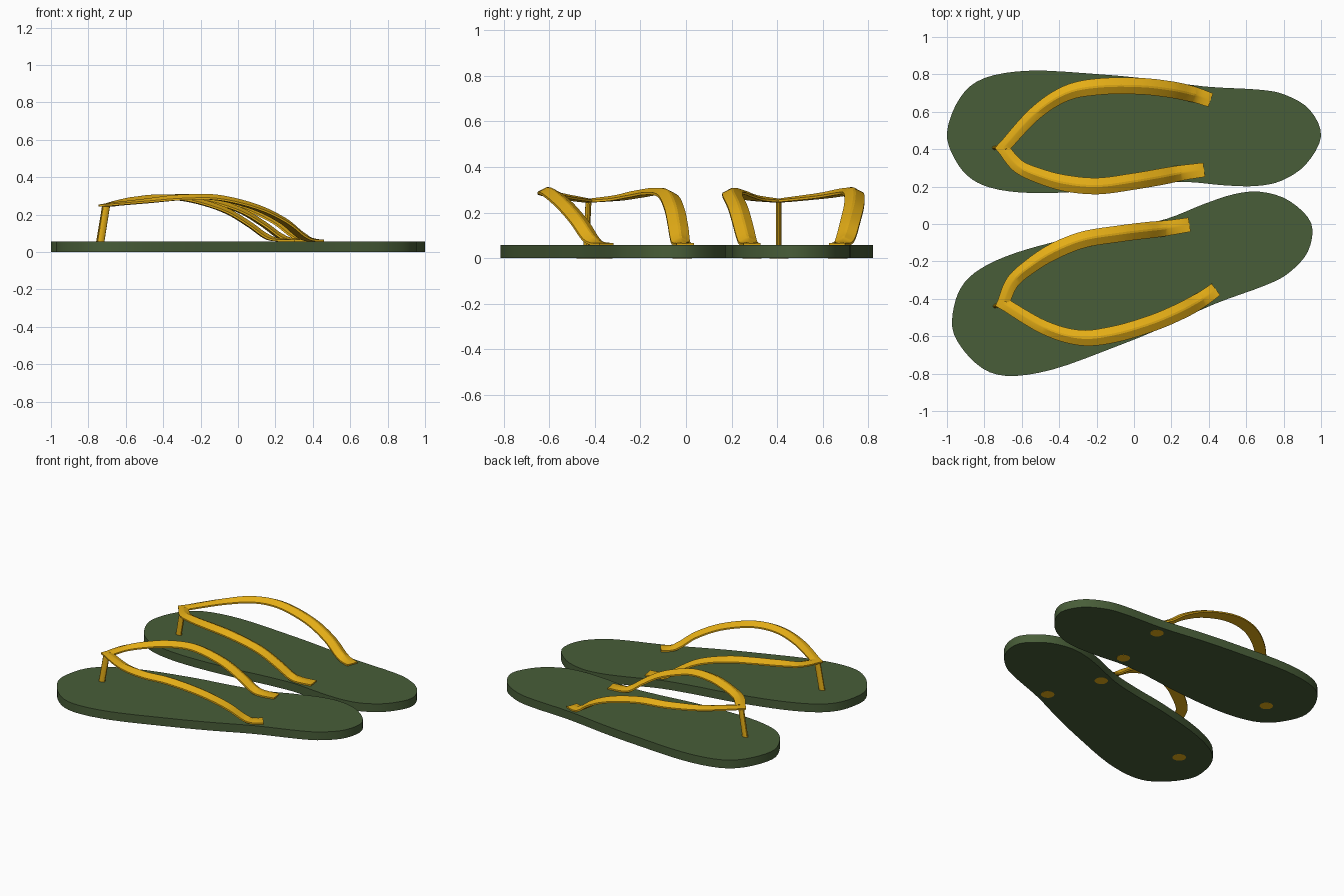
import bpy, bmesh, math
from mathutils import Vector, Matrix

if "Cube" in bpy.data.objects:
    bpy.data.objects.remove(bpy.data.objects["Cube"])

def material(name, rgb):
    m = bpy.data.materials.new(name)
    m.diffuse_color = (*rgb, 1)
    m.use_nodes = True
    m.node_tree.nodes["Principled BSDF"].inputs["Base Color"].default_value = m.diffuse_color
    return m

GREEN = material("green_rubber", (0.065, 0.11, 0.04))
GOLD = material("yellow_rubber", (0.78, 0.42, 0.008))

def spline(pts, steps, closed=False):
    """Catmull-Rom curve through the points."""
    p = [Vector(q) for q in pts]
    n = len(p)
    get = (lambda i: p[i % n]) if closed else (lambda i: p[max(0, min(n - 1, i))])
    out = []
    for i in range(n if closed else n - 1):
        a, b, c, d = get(i - 1), get(i), get(i + 1), get(i + 2)
        for k in range(steps):
            t = k / steps
            out.append(0.5 * (2 * b + (c - a) * t + (2 * a - 5 * b + 4 * c - d) * t * t
                              + (3 * b - a - 3 * c + d) * t ** 3))
    if not closed:
        out.append(p[-1].copy())
    return out

def finish(bm, name, mat, place):
    bm.transform(place)
    bmesh.ops.recalc_face_normals(bm, faces=bm.faces)
    me = bpy.data.meshes.new(name)
    bm.to_mesh(me)
    bm.free()
    ob = bpy.data.objects.new(name, me)
    bpy.context.collection.objects.link(ob)
    me.materials.append(mat)
    bpy.ops.object.select_all(action='DESELECT')
    bpy.context.view_layer.objects.active = ob
    ob.select_set(True)
    bpy.ops.object.shade_smooth_by_angle(angle=math.radians(25))

TOP = 0.057
OUTLINE = [(1.0, .47), (.94, .61), (.81, .69), (.67, .718), (.38, .735), (.085, .775),
           (-.18, .80), (-.55, .82), (-.80, .78), (-.93, .675), (-1.0, .49), (-.957, .345),
           (-.865, .238), (-.72, .183), (-.5, .165), (-.2, .18), (.05, .21), (.27, .225),
           (.48, .207), (.65, .203), (.79, .232), (.92, .32)]
TIP = (-.70, .405, .25)
OUTER = [TIP, (-.53, .59, .268), (-.36, .70, .284), (-.18, .735, .282), (.03, .737, .232),
         (.19, .72, .16), (.29, .70, .088), (.345, .685, .065), (.41, .662, .063)]
INNER = [TIP, (-.62, .31, .258), (-.50, .255, .272), (-.36, .217, .284), (-.19, .203, .276),
         (.0, .228, .22), (.13, .25, .145), (.22, .267, .08), (.28, .277, .064), (.375, .29, .063)]

def sole(name, place):
    bm = bmesh.new()
    f = bm.faces.new([bm.verts.new((p.x, p.y, 0)) for p in spline(OUTLINE, 4, True)])
    up = bmesh.ops.extrude_face_region(bm, geom=[f], use_keep_orig=True)['geom']
    bmesh.ops.translate(bm, vec=(0, 0, TOP),
                        verts=[v for v in up if isinstance(v, bmesh.types.BMVert)])
    finish(bm, name, GREEN, place)

def strap(name, place):
    # one continuous ridged band, mitred at the toe
    a, b = spline(INNER, 6), spline(OUTER, 6)
    path = a[::-1] + b[1:]
    mid, last = len(a) - 1, len(path) - 1
    bm = bmesh.new()
    rings = []
    for i, p in enumerate(path):
        t0 = (p - path[max(i - 1, 0)]).normalized()
        t1 = (path[min(i + 1, last)] - p).normalized()
        tan = (t0 + t1).normalized()
        side = tan.cross(Vector((0, 0, 1))).normalized()
        nor = side.cross(tan).normalized()
        u = (mid - i) / mid if i < mid else (i - mid) / (last - mid)
        half = .032 + .012 * min(1, u * 3) - .006 * max(0, (u - .7) / .3)
        if i == mid:
            half *= 1.4
        ridge = .022 * min(1, .4 + u * 3) * min(1, (1 - u) * 5) + .002
        sec = [(-1, -.006), (-1, .004), (-.12, ridge), (.12, ridge), (1, .004), (1, -.006)]
        rings.append([bm.verts.new(p + side * s * half + nor * n) for s, n in sec])
    for r, q in zip(rings, rings[1:]):
        for k in range(6):
            bm.faces.new((r[k], r[(k + 1) % 6], q[(k + 1) % 6], q[k]))
    bm.faces.new(rings[0])
    bm.faces.new(rings[-1])
    finish(bm, name, GOLD, place)

def post(name, place):
    # flattened toe post leaning back under the strap
    bm = bmesh.new()
    bmesh.ops.create_cone(bm, cap_ends=True, segments=12, radius1=.5, radius2=.5, depth=1)
    for v in bm.verts:
        t = v.co.z + .5
        v.co = Vector((-.74 + .035 * t + v.co.x * .042, .407 + v.co.y * .024, .04 + .212 * t))
    finish(bm, name, GOLD, place)

def plug(name, x, y, place):
    bm = bmesh.new()
    bmesh.ops.create_cone(bm, cap_ends=True, segments=20, radius1=.042, radius2=.042, depth=.012,
                          matrix=Matrix.Translation((x, y, .0055)))
    finish(bm, name, GOLD, place)

# the second sandal is the first one mirrored, turned and shifted
second = (Matrix.Translation((-.146, .166, 0)) @ Matrix.Rotation(math.radians(16.8), 4, 'Z')
          @ Matrix.Diagonal((1, -1, 1, 1)))
for foot, place in (("right", Matrix.Identity(4)), ("left", second)):
    sole(foot + "_sole", place)
    strap(foot + "_strap", place)
    post(foot + "_toe_post", place)
    for part, x, y in (("toe", -.74, .407), ("outer", .37, .665), ("inner", .33, .29)):
        plug(f"{foot}_{part}_plug", x, y, place)
